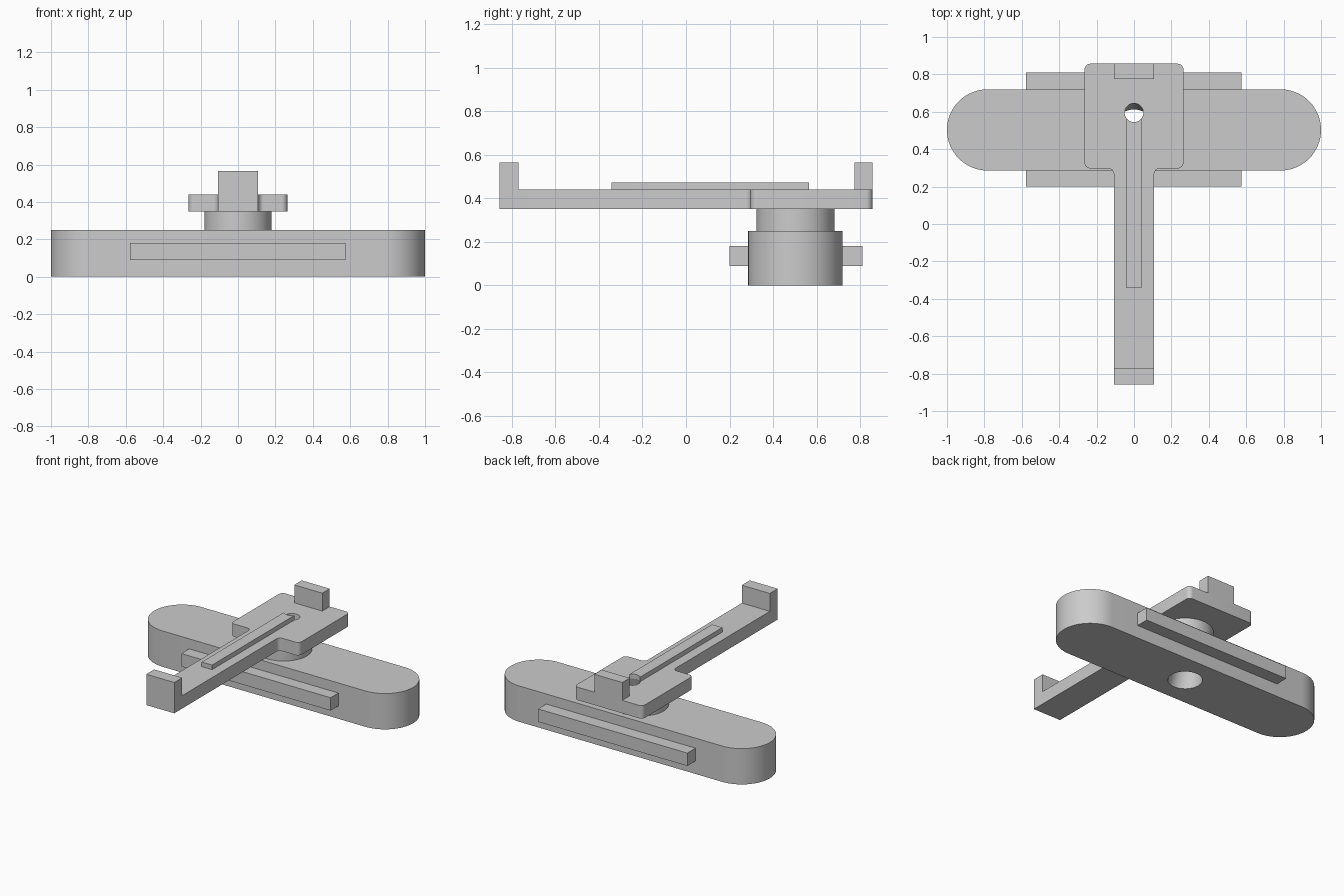
import bpy, bmesh, math
from mathutils import Vector

if "Cube" in bpy.data.objects:
    bpy.data.objects.remove(bpy.data.objects["Cube"])

grey = bpy.data.materials.new("plain grey")
grey.use_nodes = True
GREY = (0.6, 0.6, 0.6, 1)
grey.diffuse_color = GREY
grey.node_tree.nodes["Principled BSDF"].inputs["Base Color"].default_value = GREY

MID_Y = 0.503      # centre line of the base
ARM = 0.108        # half width of the arm
END = 0.857        # half length of the arm


def finish(name, bm):
    bmesh.ops.recalc_face_normals(bm, faces=bm.faces)
    mesh = bpy.data.meshes.new(name)
    bm.to_mesh(mesh)
    bm.free()
    mesh.materials.append(grey)
    obj = bpy.data.objects.new(name, mesh)
    bpy.context.collection.objects.link(obj)
    return obj


def rounded(corners, steps):
    """Replace each (x, y, radius) right-angle corner by an arc."""
    points = []
    for i, (x, y, r) in enumerate(corners):
        p = Vector((x, y))
        if r == 0:
            points.append(p)
            continue
        before = Vector(corners[i - 1][:2])
        after = Vector(corners[(i + 1) % len(corners)][:2])
        u, v = (before - p).normalized() * r, (after - p).normalized() * r
        for k in range(steps + 1):
            a = math.pi / 2 * k / steps
            points.append(p + u * (1 - math.sin(a)) + v * (1 - math.cos(a)))
    return points


def prism(name, points, z0, z1):
    bm = bmesh.new()
    face = bm.faces.new([bm.verts.new((p[0], p[1], z0)) for p in points])
    top = bmesh.ops.extrude_face_region(bm, geom=[face])["geom"]
    bmesh.ops.translate(bm, vec=(0, 0, z1 - z0),
                        verts=[g for g in top if isinstance(g, bmesh.types.BMVert)])
    return finish(name, bm)


def box(name, x0, x1, y0, y1, z0, z1):
    return prism(name, [(x0, y0), (x1, y0), (x1, y1), (x0, y1)], z0, z1)


def circle(cy, r, n=64):
    return [(r * math.cos(math.tau * k / n), cy + r * math.sin(math.tau * k / n))
            for k in range(n)]


# Base with round ends
R = 0.217
base_outline = [(s * (1 - R) + R * math.cos(a), MID_Y + R * math.sin(a))
                for s, start in ((1, -math.pi / 2), (-1, math.pi / 2))
                for a in (start + math.pi * k / 32 for k in range(33))]
base = prism("base", base_outline, 0, 0.25)

# Side rails
for name, y0, y1 in (("front_rail", 0.2, MID_Y - R), ("back_rail", MID_Y + R, 0.81)):
    box(name, -0.577, 0.575, y0, y1, 0.09, 0.18)

# Pivot boss between base and arm
boss = prism("pivot_boss", circle(MID_Y, 0.18), 0.25, 0.35)

# Arm with its wide head
half = [(ARM, -END, 0), (ARM, 0.297, 0.03), (0.264, 0.297, 0.03), (0.264, END, 0.03)]
outline = half + [(-x, y, r) for x, y, r in reversed(half)]
arm = prism("arm", rounded(outline, 8), 0.35, 0.44)

# Upright stops at both ends, and the raised rib
box("front_stop", -ARM, ARM, -END, -0.77, 0.44, 0.565)
box("back_stop", -ARM, ARM, 0.775, END, 0.44, 0.565)
rib = box("rib", -0.04, 0.04, -0.343, 0.595, 0.44, 0.472)

# Slanted, tapering hole through base, boss, arm and rib end
bm = bmesh.new()
rings = []
for z, cy, r in ((-0.02, MID_Y - 0.004, 0.112), (0.44, 0.595, 0.05), (0.6, 0.595, 0.05)):
    rings.append([bm.verts.new((x, y, z)) for x, y in circle(cy, r)])
for low, high in zip(rings, rings[1:]):
    for k in range(len(low)):
        bm.faces.new((low[k - 1], low[k], high[k], high[k - 1]))
bm.faces.new(rings[0])
bm.faces.new(rings[-1])
cutter = finish("hole_cutter", bm)
cutter.hide_render = True

for obj in (base, boss, arm, rib):
    mod = obj.modifiers.new("hole", 'BOOLEAN')
    mod.operation = 'DIFFERENCE'
    mod.solver = 'EXACT'
    mod.object = cutter
    bpy.ops.object.select_all(action='DESELECT')
    bpy.context.view_layer.objects.active = obj
    obj.select_set(True)
    bpy.ops.object.modifier_apply(modifier=mod.name)
    bpy.ops.object.shade_smooth_by_angle(angle=math.radians(30))
bpy.data.objects.remove(cutter)
